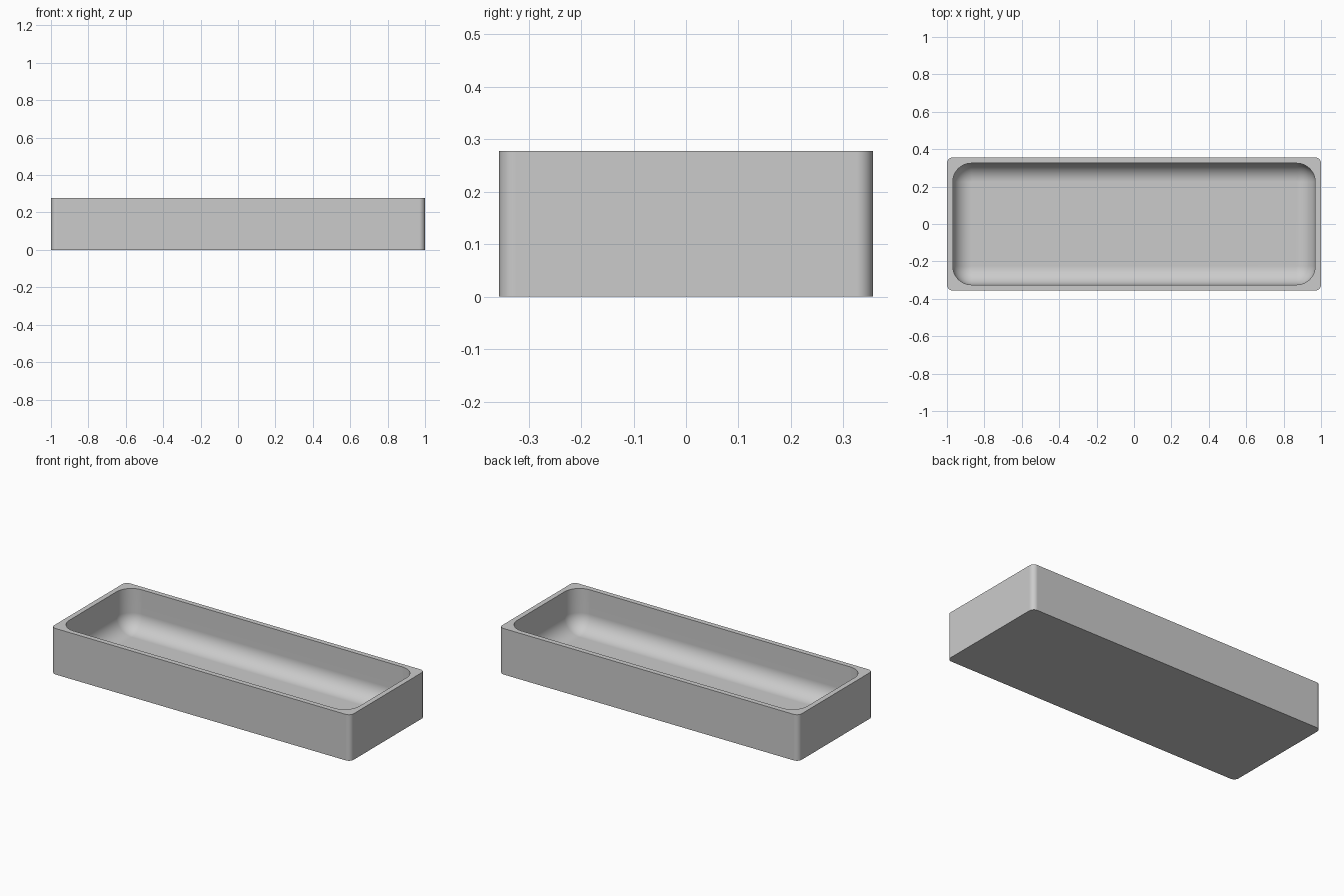
import bpy
import bmesh
from math import sin, cos, pi, radians

cube = bpy.data.objects.get("Cube")
if cube:
    bpy.data.objects.remove(cube)

HALF_X, HALF_Y, HEIGHT = 1.0, 0.356, 0.278
WALL, FLOOR = 0.031, 0.031
OUTER_RADIUS, INNER_RADIUS = 0.031, 0.1
STEPS = 12


def rounded_ring(bm, hx, hy, radius, z):
    """Rounded rectangle of vertices at height z, counter-clockwise."""
    ring = []
    corners = [(1, 1), (-1, 1), (-1, -1), (1, -1)]
    for i, (sx, sy) in enumerate(corners):
        for k in range(STEPS + 1):
            a = (i + k / STEPS) * pi / 2
            ring.append(bm.verts.new((sx * (hx - radius) + radius * cos(a),
                                      sy * (hy - radius) + radius * sin(a), z)))
    return ring


bm = bmesh.new()

# Outer wall and rim
rings = [rounded_ring(bm, HALF_X, HALF_Y, OUTER_RADIUS, z) for z in (0, HEIGHT)]
rings.append(rounded_ring(bm, HALF_X - WALL, HALF_Y - WALL, INNER_RADIUS, HEIGHT))

# Cavity wall curving into the floor
for k in range(STEPS + 1):
    a = k / STEPS * pi / 2
    inset = INNER_RADIUS * (1 - cos(a))
    rings.append(rounded_ring(bm, HALF_X - WALL - inset, HALF_Y - WALL - inset,
                              INNER_RADIUS - inset,
                              FLOOR + INNER_RADIUS * (1 - sin(a))))

# Skin the rings, then close the underside and the cavity floor
for low, high in zip(rings, rings[1:]):
    for i in range(len(low)):
        j = (i + 1) % len(low)
        bm.faces.new((low[i], low[j], high[j], high[i]))
bm.faces.new(rings[0][::-1])
bm.faces.new(rings[-1])
bmesh.ops.remove_doubles(bm, verts=bm.verts, dist=0.0001)
bmesh.ops.recalc_face_normals(bm, faces=bm.faces)

mesh = bpy.data.meshes.new("tray")
bm.to_mesh(mesh)
bm.free()
tray = bpy.data.objects.new("tray", mesh)
bpy.context.collection.objects.link(tray)

# Plain grey material
grey = bpy.data.materials.new("light grey")
grey.use_nodes = True
colour = (0.6, 0.6, 0.6, 1)
grey.diffuse_color = colour
grey.node_tree.nodes["Principled BSDF"].inputs["Base Color"].default_value = colour
mesh.materials.append(grey)

# Smooth curves with crisp rim and base edges
bpy.ops.object.select_all(action="DESELECT")
tray.select_set(True)
bpy.context.view_layer.objects.active = tray
bpy.ops.object.shade_smooth_by_angle(angle=radians(30))
weighted = tray.modifiers.new("even shading", "WEIGHTED_NORMAL")
weighted.keep_sharp = True
